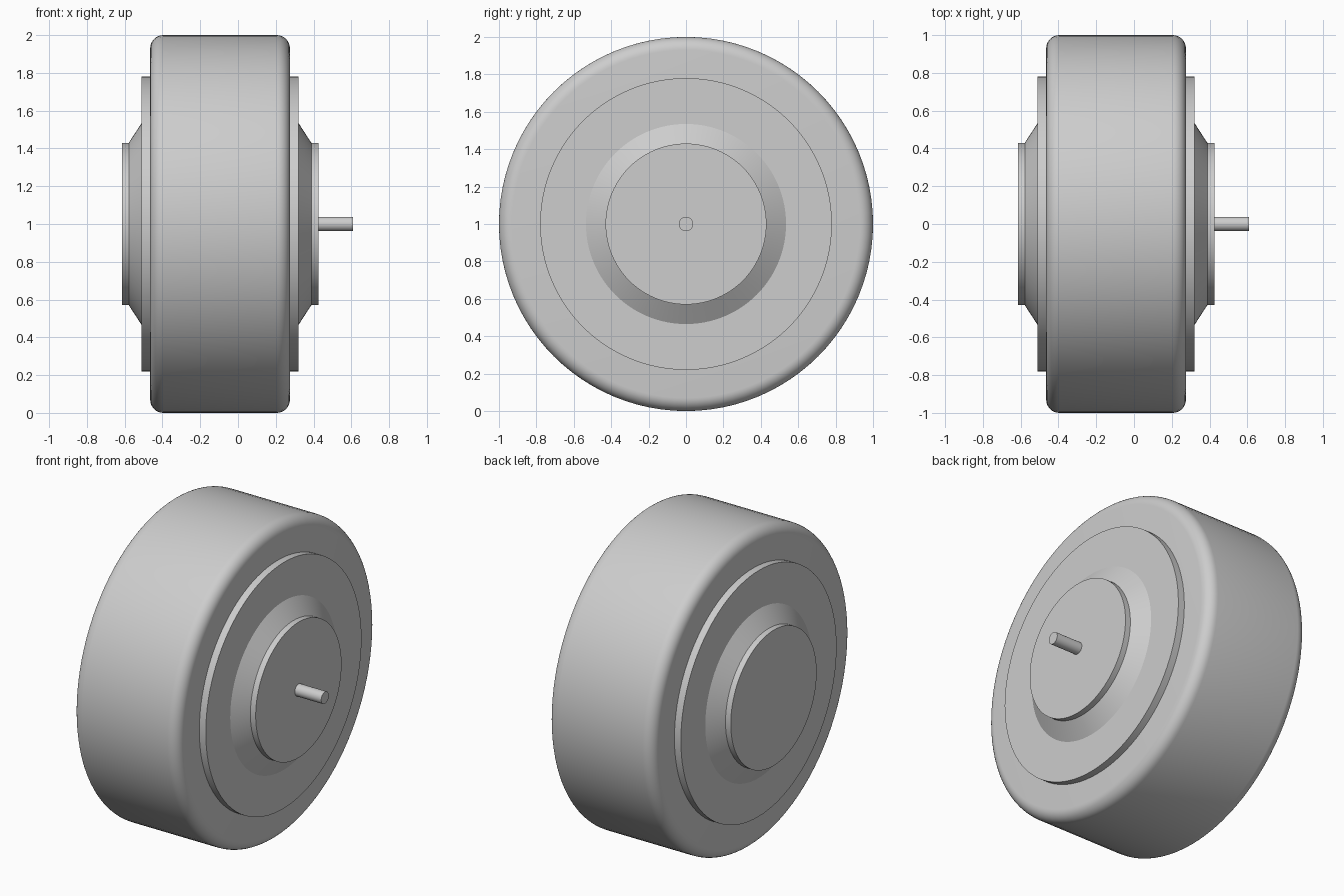
import bpy, bmesh, math
from mathutils import Matrix, Vector

cube = bpy.data.objects.get("Cube")
if cube:
    bpy.data.objects.remove(cube, do_unlink=True)

SEGMENTS = 96
GREY = (0.61, 0.61, 0.61, 1)
grey = bpy.data.materials.new("light_grey")
grey.use_nodes = True
grey.diffuse_color = GREY
grey.node_tree.nodes["Principled BSDF"].inputs["Base Color"].default_value = GREY


def lathe(name, profile, segments=SEGMENTS):
    """Spin an (x, radius) profile about the wheel axis and cap both ends."""
    bm = bmesh.new()
    rings = []
    for x, r in profile:
        ring = []
        for i in range(segments):
            a = math.tau * i / segments
            ring.append(bm.verts.new((x, r * math.sin(a), 1 + r * math.cos(a))))
        rings.append(ring)
    for near, far in zip(rings, rings[1:]):
        for i in range(segments):
            j = (i + 1) % segments
            bm.faces.new((near[i], near[j], far[j], far[i]))
    bm.faces.new(rings[0])
    bm.faces.new(rings[-1])
    bmesh.ops.recalc_face_normals(bm, faces=bm.faces)
    mesh = bpy.data.meshes.new(name)
    bm.to_mesh(mesh)
    bm.free()
    mesh.materials.append(grey)
    obj = bpy.data.objects.new(name, mesh)
    bpy.context.collection.objects.link(obj)
    bpy.ops.object.select_all(action="DESELECT")
    obj.select_set(True)
    bpy.context.view_layer.objects.active = obj
    bpy.ops.object.shade_smooth_by_angle(angle=math.radians(25))
    return obj


# Tyre with rounded shoulders
CENTRE, HALF, ROUND, STEPS = -0.095, 0.37, 0.07, 8
shoulder = []
for k in range(STEPS + 1):
    a = math.pi / 2 * k / STEPS
    shoulder.append((HALF - ROUND + ROUND * math.sin(a),
                     1 - ROUND + ROUND * math.cos(a)))
tyre_profile = [(CENTRE - x, r) for x, r in reversed(shoulder)]
tyre_profile += [(CENTRE + x, r) for x, r in shoulder]
lathe("tyre", tyre_profile)

# Rim disc, sloped boss and hub cap on each side
for side, sign in (("left", 1), ("right", -1)):
    def out(*pairs):
        return [(CENTRE + sign * x, r) for x, r in pairs]
    lathe(side + "_rim_disc", out((0.3, 0.78), (0.415, 0.78)))
    lathe(side + "_boss", out((0.4, 0.535), (0.415, 0.535), (0.485, 0.427)))
    lathe(side + "_hub_cap", out((0.47, 0.43), (0.52, 0.43)))

# Axle stub on the left side only
lathe("axle", [(0.4, 0.038), (0.61, 0.038)], 32)
